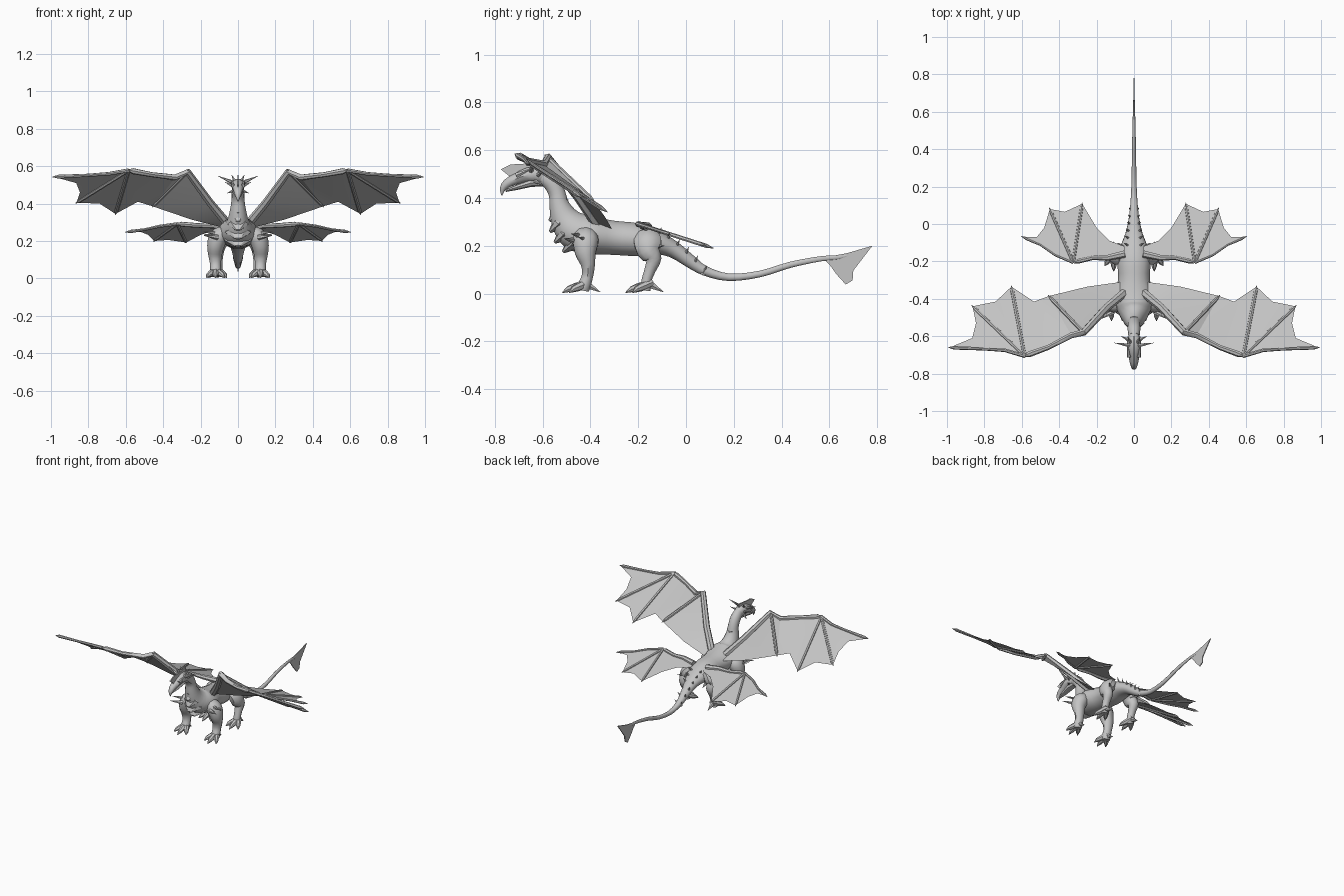
import bpy, bmesh, math
from mathutils import Vector

if "Cube" in bpy.data.objects:
    bpy.data.objects.remove(bpy.data.objects["Cube"])

grey = bpy.data.materials.new("stone_grey")
grey.diffuse_color = (0.55, 0.55, 0.55, 1)
grey.use_nodes = True
grey.node_tree.nodes["Principled BSDF"].inputs["Base Color"].default_value = grey.diffuse_color


def finish(name, bm, mirror=False, angle=40, recalc=True):
    if recalc:
        bmesh.ops.recalc_face_normals(bm, faces=bm.faces)
    me = bpy.data.meshes.new(name)
    bm.to_mesh(me)
    bm.free()
    ob = bpy.data.objects.new(name, me)
    bpy.context.collection.objects.link(ob)
    me.materials.append(grey)
    if mirror:
        m = ob.modifiers.new("mirror", 'MIRROR')
        m.use_mirror_merge = False
    bpy.ops.object.select_all(action='DESELECT')
    ob.select_set(True)
    bpy.context.view_layer.objects.active = ob
    bpy.ops.object.shade_smooth_by_angle(angle=math.radians(angle))
    return ob


def smooth_path(rows, steps):
    """Catmull-Rom interpolation of rows of numbers."""
    out = []
    for i in range(len(rows) - 1):
        p0, p1, p2 = rows[max(i - 1, 0)], rows[i], rows[i + 1]
        p3 = rows[min(i + 2, len(rows) - 1)]
        for s in range(steps):
            t = s / steps
            out.append([0.5 * (2 * b + (c - a) * t + (2 * a - 5 * b + 4 * c - d) * t * t
                               + (3 * b - a - 3 * c + d) * t ** 3)
                        for a, b, c, d in zip(p0, p1, p2, p3)])
    out.append(list(rows[-1]))
    return out


def tube(bm, rows, sides=10, steps=1, ref=(1, 0, 0)):
    """Rows are x, y, z, radius along ref, radius across."""
    rows = smooth_path(rows, steps) if steps > 1 else rows
    pts = [Vector(r[:3]) for r in rows]
    rings = []
    for i, r in enumerate(rows):
        t = (pts[min(i + 1, len(pts) - 1)] - pts[max(i - 1, 0)]).normalized()
        n = t.cross(Vector(ref)).normalized()
        u = n.cross(t)
        rings.append([bm.verts.new(pts[i] + u * r[3] * math.cos(a) + n * r[4] * math.sin(a))
                      for a in [2 * math.pi * k / sides for k in range(sides)]])
    for a, b in zip(rings, rings[1:]):
        for k in range(sides):
            j = (k + 1) % sides
            bm.faces.new((a[k], a[j], b[j], b[k]))
    bm.faces.new(rings[0])
    bm.faces.new(rings[-1])


def spike(bm, base, tip, r, sides=6):
    d = Vector(tip) - Vector(base)
    ref = (1, 0, 0) if abs(d.x) < 0.7 * d.length else (0, 0, 1)
    tube(bm, [(*base, r, r), (*tip, r * 0.05, r * 0.05)], sides, 1, ref)


def plate(bm, outline, half):
    """Thin upright plate from a y, z outline, centred on x = 0."""
    a = [bm.verts.new((-half, y, z)) for y, z in outline]
    b = [bm.verts.new((half, y, z)) for y, z in outline]
    bm.faces.new(a)
    bm.faces.new(b)
    for k in range(len(a)):
        j = (k + 1) % len(a)
        bm.faces.new((a[k], a[j], b[j], b[k]))


# Neck, torso and tail in one swept body
spine = [(-.60, .49, .03, .035), (-.565, .465, .034, .036), (-.54, .42, .035, .036),
         (-.53, .37, .042, .043), (-.505, .31, .058, .064), (-.46, .262, .09, .085),
         (-.39, .243, .108, .08), (-.30, .233, .085, .073), (-.20, .225, .088, .07),
         (-.12, .212, .072, .05), (-.05, .183, .046, .036), (.02, .133, .03, .028),
         (.08, .095, .022, .021), (.18, .068, .015, .016), (.31, .082, .012, .014),
         (.435, .12, .01, .013), (.56, .145, .007, .011), (.64, .152, .005, .009),
         (.70, .165, .002, .003)]
bm = bmesh.new()
tube(bm, [(0, *p) for p in spine], 14, 3)
finish("body_and_tail", bm)

# Tail fin
bm = bmesh.new()
plate(bm, [(.57, .15), (.67, .168), (.78, .20), (.73, .135), (.70, .096), (.697, .055),
           (.668, .038), (.63, .08), (.605, .115)], .003)
finish("tail_fin", bm)

# Head with hooked snout and lower jaw
bm = bmesh.new()
tube(bm, [(0, *p) for p in [(-.575, .475, .02, .025), (-.61, .495, .034, .036),
     (-.66, .497, .037, .032), (-.71, .48, .028, .024), (-.75, .46, .021, .02),
     (-.768, .435, .012, .012), (-.77, .41, .002, .002)]], 10, 2)
tube(bm, [(0, *p) for p in [(-.59, .47, .02, .022), (-.65, .462, .028, .016),
     (-.71, .444, .02, .011), (-.755, .43, .006, .005)]], 8)
finish("head", bm)

# Head crest
bm = bmesh.new()
plate(bm, [(-.775, .52), (-.735, .54), (-.68, .543), (-.60, .552), (-.60, .51),
           (-.68, .49), (-.745, .475), (-.74, .492)], .004)
finish("head_crest", bm)

# Horns, brows and cheek spines
bm = bmesh.new()
spike(bm, (.02, -.65, .51), (.108, -.635, .548), .012)
spike(bm, (.025, -.62, .495), (.07, -.60, .515), .011)
spike(bm, (.014, -.64, .515), (.035, -.60, .555), .011)
spike(bm, (.022, -.63, .47), (.06, -.605, .455), .009)
spike(bm, (.026, -.71, .495), (.036, -.64, .525), .012)
finish("horns", bm, True)

# Overlapping throat and chest scales
bm = bmesh.new()
for y, z, w in [(-.548, .37, .032), (-.552, .325, .042), (-.55, .28, .056),
                (-.53, .235, .07), (-.495, .195, .075)]:
    tube(bm, [(0, y + .03, z + .035, w * .8, .03), (0, y + .018, z + .01, w, .03),
              (0, y - .02, z - .022, w * .25, .006)], 8)
finish("chest_scales", bm, False, 30)

# Front and rear legs
def leg(name, rows, foot):
    bm = bmesh.new()
    tube(bm, rows, 10, 3)
    x, y = foot
    for dx, dy in [(-.042, -.06), (0, -.085), (.042, -.06)]:
        tube(bm, [(x, y + .01, .045, .02, .018), (x + dx * .6, y + dy * .55, .026, .018, .017),
                  (x + dx * .9, y + dy * .85, .018, .014, .013),
                  (x + dx * 1.15, y + dy * 1.15, .004, .002, .002)], 7)
    spike(bm, (x, y + .01, .035), (x, y + .062, .006), .017)
    finish(name, bm, True)


leg("front_leg", [(.075, -.42, .25, .035, .045), (.105, -.42, .22, .05, .056),
                  (.12, -.42, .17, .045, .046), (.122, -.41, .12, .036, .031),
                  (.12, -.412, .075, .029, .025), (.12, -.425, .035, .03, .028),
                  (.12, -.43, .012, .026, .025)], (.12, -.42))
leg("rear_leg", [(.06, -.165, .245, .035, .05), (.09, -.16, .215, .045, .06),
                 (.105, -.155, .175, .042, .05), (.108, -.135, .145, .034, .034),
                 (.108, -.15, .10, .026, .025), (.108, -.165, .055, .024, .022),
                 (.108, -.17, .012, .024, .022)], (.108, -.155))

# Shoulder, hip and tail spines
bm = bmesh.new()
for y, z in [(-.49, .22), (-.46, .24), (-.43, .225)]:
    spike(bm, (.11, y + .02, z), (.185, y - .02, z + .01), .015)
spike(bm, (.09, -.13, .2), (.135, -.09, .2), .013)
for i in range(6):
    y = -.12 + i * .038
    z = .245 - .0208 * i - .0022 * i * i
    w = .04 - .005 * i
    spike(bm, (w * .6, y, z - .005), (w + .013, y + .018, z + .032), .011)
finish("body_spines", bm, True)


# Wings: a membrane of panels with bones along the edges
def wing(name, pts, panels, bones):
    bm = bmesh.new()
    vs = {k: bm.verts.new(p) for k, p in pts.items()}
    for p in panels:
        f = bm.faces.new([vs[k] for k in p.split()])
        f.normal_update()
        if f.normal.z < 0:
            f.normal_flip()
    bmesh.ops.triangulate(bm, faces=bm.faces)
    finish(name + "_membrane", bm, True, 30, False)
    bm = bmesh.new()
    for path, r0, r1 in bones:
        keys = path.split()
        n = len(keys) - 1
        rows = []
        for i, k in enumerate(keys):
            r = r0 + (r1 - r0) * i / n
            rows.append((*pts[k], r, r))
        # claw running past the end of the bone
        a, b = Vector(pts[keys[-2]]), Vector(pts[keys[-1]])
        d = (b - a).normalized()
        rows[-1] = (*(b - d * .025), r1 * 1.5, r1 * 1.5)
        rows.append((*(b + d * .008), r1 * .2, r1 * .2))
        tube(bm, rows, 7, 1, (0, .3, 1))
    finish(name + "_bones", bm, True)


front = dict(
    root=(.055, -.37, .29), lead=(.15, -.45, .405), elbow=(.27, -.58, .57),
    m1=(.335, -.595, .54), m2=(.46, -.66, .555), wrist=(.585, -.705, .578),
    t1=(.69, -.675, .56), t2=(.80, -.668, .552), tip=(.985, -.66, .543),
    f1=(.455, -.385, .385), f2=(.655, -.335, .345), f3=(.863, -.44, .405),
    s0=(.25, -.335, .315), back=(.07, -.31, .27), s1=(.535, -.415, .41),
    s2=(.74, -.415, .40), s3=(.845, -.53, .46), s4=(.865, -.61, .51))
wing("front_wing", front,
     ["root lead elbow f1 s0 back", "elbow m1 m2 wrist s1 f1", "wrist f2 s1",
      "wrist f3 s2 f2", "wrist t1 t2 s4 s3 f3", "t2 tip s4"],
     [("root lead elbow m1 m2 wrist", .024, .011), ("wrist t1 t2 tip", .011, .007),
      ("elbow f1", .01, .007), ("wrist f2", .01, .007), ("wrist f3", .01, .007)])


def rz(x, y):
    return (x, y, .292 - .32 * (y + .205))


rear = dict(
    root=rz(.05, -.16), lead=rz(.14, -.18), m1=rz(.22, -.18), wrist=rz(.325, -.205),
    t1=rz(.42, -.165), t2=rz(.50, -.11), tip=rz(.597, -.068), f1=rz(.277, .108),
    f2=rz(.45, .08), s0=rz(.20, -.02), s00=rz(.13, -.09), back=rz(.05, -.12),
    s1=rz(.37, .065), s2=rz(.48, -.02), s3=rz(.52, -.07))
wing("rear_wing", rear,
     ["root lead m1 s0 s00 back", "m1 wrist f1 s0", "wrist f2 s1 f1",
      "wrist t1 t2 s3 s2 f2", "t2 tip s3"],
     [("root lead m1 wrist", .02, .009), ("wrist t1 t2 tip", .009, .006),
      ("wrist f1", .009, .006), ("wrist f2", .009, .006)])

# Small thumb claws on the wing joints
bm = bmesh.new()
spike(bm, front["elbow"], (.262, -.592, .582), .012)
spike(bm, front["wrist"], (.585, -.718, .585), .011)
finish("wing_claws", bm, True)
